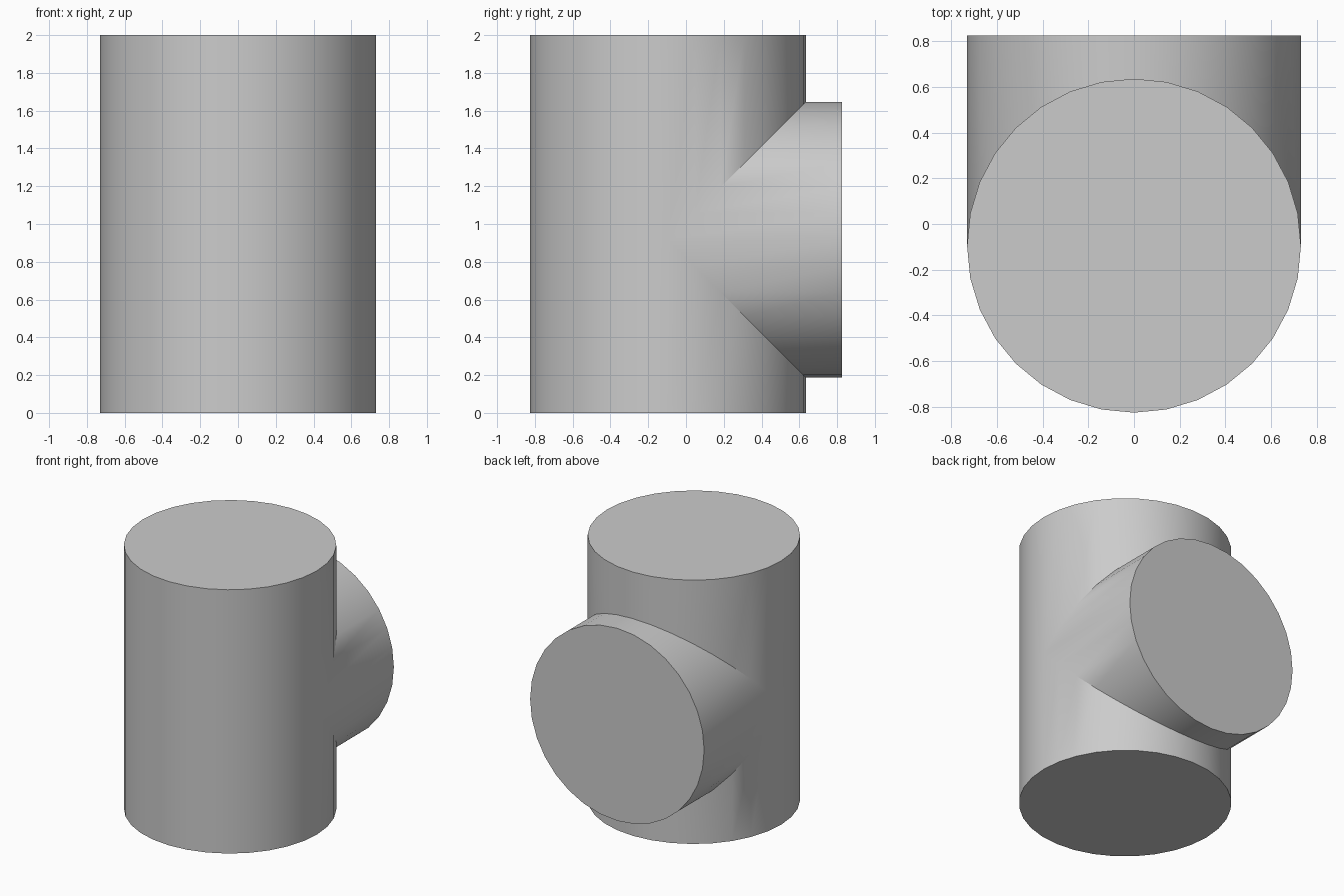
import bpy, bmesh, math

cube = bpy.data.objects.get("Cube")
if cube:
    bpy.data.objects.remove(cube, do_unlink=True)

SIDES = 32
RADIUS = 0.73
AXIS_Y = -0.095     # upright pipe axis
BRANCH_Z = 0.917    # branch axis height
BRANCH_END = 0.825
HEIGHT = 2.0

grey = bpy.data.materials.new("plain grey")
grey.use_nodes = True
colour = (0.6, 0.6, 0.6, 1)
grey.diffuse_color = colour
grey.node_tree.nodes["Principled BSDF"].inputs["Base Color"].default_value = colour

bm = bmesh.new()
circle = [(RADIUS * math.cos(a), RADIUS * math.sin(a))
          for a in (2 * math.pi * i / SIDES for i in range(SIDES))]


def ring(place):
    return [bm.verts.new(place(c, s)) for c, s in circle]


def strip(a, b):
    for i in range(SIDES):
        j = (i + 1) % SIDES
        bm.faces.new((a[i], a[j], b[j], b[i]))


# Upright pipe, opened along the mitred seam at the back
bottom = ring(lambda c, s: (c, AXIS_Y + s, 0))
seam_low = ring(lambda c, s: (c, AXIS_Y + s, BRANCH_Z - max(s, 0)))
seam_high = ring(lambda c, s: (c, AXIS_Y + s, BRANCH_Z + max(s, 0)))
top = ring(lambda c, s: (c, AXIS_Y + s, HEIGHT))
strip(bottom, seam_low)
strip(seam_high, top)
bm.faces.new(bottom)
bm.faces.new(top)

# Side branch from the seam to its flat end
seam = ring(lambda c, s: (c, AXIS_Y + abs(s), BRANCH_Z + s))
end = ring(lambda c, s: (c, BRANCH_END, BRANCH_Z + s))
strip(seam, end)
bm.faces.new(end)

# Weld the two pipes into one skin
bmesh.ops.remove_doubles(bm, verts=bm.verts[:], dist=0.0005)

# Join the split front panels into full-height ones
joints = [e for e in bm.edges
          if all(abs(v.co.z - BRANCH_Z) < 0.001 and v.co.y < AXIS_Y + 0.001
                 for v in e.verts)]
bmesh.ops.dissolve_edges(bm, edges=joints, use_verts=True)
bmesh.ops.recalc_face_normals(bm, faces=bm.faces[:])

mesh = bpy.data.meshes.new("pipe_tee")
bm.to_mesh(mesh)
bm.free()
mesh.materials.append(grey)
tee = bpy.data.objects.new("pipe_tee", mesh)
bpy.context.collection.objects.link(tee)

bpy.ops.object.select_all(action='DESELECT')
tee.select_set(True)
bpy.context.view_layer.objects.active = tee
bpy.ops.object.shade_smooth_by_angle(angle=math.radians(30))
